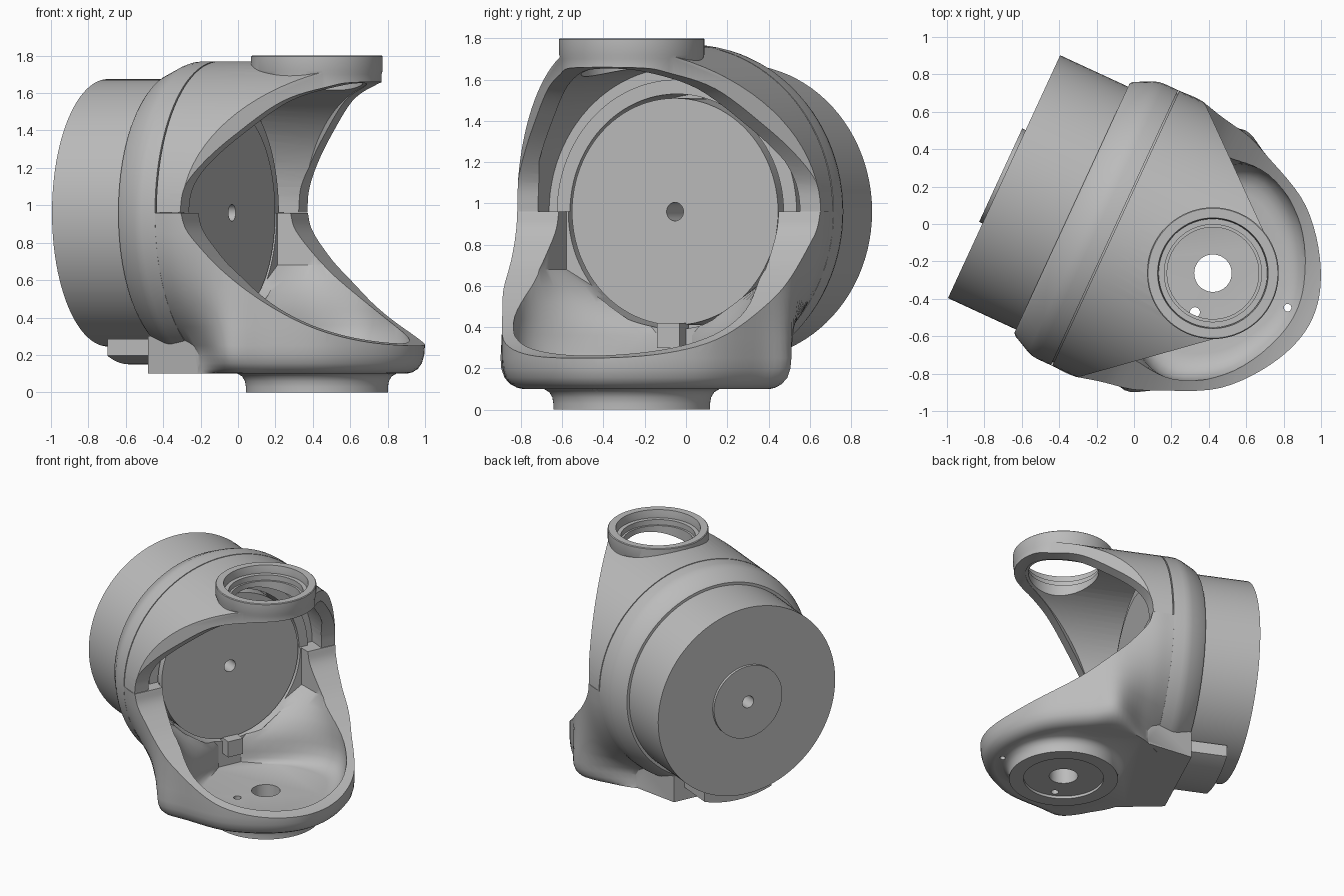
import bpy, bmesh, math
from mathutils import Matrix, Vector

cube = bpy.data.objects.get("Cube")
if cube:
    bpy.data.objects.remove(cube, do_unlink=True)

grey = bpy.data.materials.new("plain_grey")
grey.use_nodes = True
grey.diffuse_color = (0.5, 0.5, 0.5, 1)
grey.node_tree.nodes["Principled BSDF"].inputs["Base Color"].default_value = (0.5, 0.5, 0.5, 1)

AXIS_Z = 0.96       # height of the motor axis
BODY_R = 0.81       # outer radius of the collar and yoke
FRAME = Matrix.Translation((0.422, -0.263, 0)) @ Matrix.Rotation(math.radians(-24.8), 4, "Z")


# ---- helpers: everything is built along local x, then turned into place ----
def finish(bm, name):
    bmesh.ops.remove_doubles(bm, verts=bm.verts, dist=1e-5)
    bmesh.ops.recalc_face_normals(bm, faces=bm.faces)
    mesh = bpy.data.meshes.new(name)
    bm.to_mesh(mesh)
    bm.free()
    ob = bpy.data.objects.new(name, mesh)
    bpy.context.collection.objects.link(ob)
    return ob


def loft(name, layers):
    bm = bmesh.new()
    rows = [[bm.verts.new(p) for p in layer] for layer in layers]
    n = len(rows[0])
    for a, b in zip(rows, rows[1:]):
        for i in range(n):
            j = (i + 1) % n
            bm.faces.new((a[i], a[j], b[j], b[i]))
    bm.faces.new(rows[0])
    bm.faces.new(rows[-1])
    return finish(bm, name)


def plan_prism(name, pts, z0, z1):
    return loft(name, [[(x, y, z) for x, y in pts] for z in (z0, z1)])


def side_prism(name, pts, half):
    return loft(name, [[(x, y, z) for x, z in pts] for y in (-half, half)])


def lathe(name, pts, axis="X", closed=False, steps=96):
    """X: points are (x, radius) about the motor axis; Z: (radius, z)."""
    bm = bmesh.new()
    vs = [bm.verts.new((a, 0, b + (AXIS_Z if axis == "X" else 0))) for a, b in pts]
    es = [bm.edges.new(p) for p in zip(vs, vs[1:])]
    if closed:
        es.append(bm.edges.new((vs[-1], vs[0])))
    bmesh.ops.spin(bm, geom=vs + es, cent=(0, 0, AXIS_Z if axis == "X" else 0),
                   axis=(1, 0, 0) if axis == "X" else (0, 0, 1),
                   angle=math.tau, steps=steps, use_merge=True)
    return finish(bm, name)


def rod(name, r, x0, x1):
    return lathe(name, [(x0, 0), (x0, r), (x1, r), (x1, 0)])


def post(name, r, z0, z1, steps=64):
    return lathe(name, [(0, z0), (r, z0), (r, z1), (0, z1)], "Z", steps=steps)


def combine(ob, other, op):
    mod = ob.modifiers.new("join", "BOOLEAN")
    mod.operation, mod.object, mod.solver = op, other, "EXACT"
    bpy.context.view_layer.update()
    dg = bpy.context.evaluated_depsgraph_get()
    mesh = bpy.data.meshes.new_from_object(ob.evaluated_get(dg))
    ob.modifiers.clear()
    ob.data = mesh
    bpy.data.objects.remove(other, do_unlink=True)


def spline(ctrl, n=6):
    p = [Vector(c) for c in ctrl]
    p = [2 * p[0] - p[1]] + p + [2 * p[-1] - p[-2]]
    out = []
    for a, b, c, d in zip(p, p[1:], p[2:], p[3:]):
        for k in range(n):
            t = k / n
            out.append(tuple(0.5 * (2 * b + (c - a) * t + (2 * a - 5 * b + 4 * c - d) * t * t
                                    + (3 * b - a - 3 * c + d) * t ** 3)))
    return out + [tuple(p[-2])]


def mirrored(half):
    return half + [(x, -y) for x, y in reversed(half) if y > 0]


def chord(r, z):
    return math.sqrt(max(0, r * r - (z - AXIS_Z) ** 2))


def mix(a, b, t):
    return a + (b - a) * t


# ---- motor with rear boss and axle hole ----
motor = lathe("motor", [(-1.25, .045), (-1.25, .275), (-1.23, .275), (-1.23, .715),
                        (-.8, .715), (-.8, .55), (-.5, .55), (-.5, .045)], closed=True)

# ---- collar around the motor, with a sleeve that backs the seam ----
collar = lathe("collar", [(-.83, .735), (-.815, .75), (-.72, .797), (-.69, .807), (-.66, BODY_R),
                          (-.58, BODY_R), (-.58, .79), (-.56, .79), (-.56, .64), (-.52, .64),
                          (-.52, .57), (-.83, .57)], closed=True)

# ---- lug under the motor ----
lug = rod("motor_lug", BODY_R, -1.11, -.82)
combine(lug, plan_prism("lug_cutter", [(-2, -.27), (0, -.27), (0, .27), (-2, .27)], 0, .285), "INTERSECT")


# ---- lower cradle: layered tub, round at the collar and bowl shaped in front ----
def tub_layer(z, inset):
    c = max(chord(BODY_R, z), .36)
    s = 1 - inset / .6
    half = [(-.58, c), (-.43, mix(c, .81, .35)), (-.2, .76 * s), (0, .69 * s),
            (.3 * s, .535 * s), (.51 * s, .27 * s), (.585 * s, 0)]
    return [(x, y, z) for x, y in spline(mirrored(half))]


def bowl_layer(z, inset):
    c = min(.58, max(.09, .09 + 1.75 * (z - .4)))
    s = 1 - inset / .6
    half = [(-.5, c), (-.25, mix(c, .61, .75) * s), (0, .61 * s), (.29 * s, .47 * s),
            (.46 * s, .23 * s), (.52 * s, 0)]
    return [(x, y, z) for x, y in spline(mirrored(half))]


cradle = loft("lower_cradle", [tub_layer(z, d) for z, d in (
    (.1, .1), (.107, .07), (.125, .04), (.155, .017), (.2, .004), (.25, 0), (.35, 0),
    (.45, 0), (.55, 0), (.65, 0), (.75, 0), (.85, 0), (AXIS_Z, 0))])
heel = [(-.83, .355), (-.1, .58)]
combine(cradle, plan_prism("heel", mirrored(heel), .101, .3), "UNION")
combine(cradle, lathe("foot", [(0, 0), (.38, 0), (.38, .03), (.385, .06), (.4, .085),
                               (.425, .1), (.425, .15), (0, .15)], "Z"), "UNION")
combine(cradle, loft("bowl_cutter", [bowl_layer(z, d) for z, d in (
    (.2, .15), (.21, .1), (.235, .055), (.28, .02), (.36, 0), (.44, 0), (.52, 0), (.6, 0),
    (.68, 0), (.9, 0), (1.3, 0))]), "DIFFERENCE")
lower_rim = spline([(-.43, .97), (-.4, .87), (-.31, .755), (-.2, .645), (0, .485), (.2, .365),
                    (.4, .285), (.58, .25), (.8, .25)])
combine(cradle, side_prism("rim_cutter", lower_rim + [(.8, 1.4), (-.43, 1.4)], 1.2), "DIFFERENCE")
combine(cradle, rod("bore_cutter", .57, -1, -.45), "DIFFERENCE")
combine(cradle, post("axle_cutter", .1, -.1, .4), "DIFFERENCE")
combine(cradle, post("recess_cutter", .28, -.1, .02), "DIFFERENCE")
for x, y, r in ((.44, 0, .02), (0, -.23, .027)):
    drill = post("drill_cutter", r, -.1, .5, 24)
    drill.data.transform(Matrix.Translation((x, y, 0)))
    combine(cradle, drill, "DIFFERENCE")

# ---- small tab below the motor face ----
tab = plan_prism("motor_tab", [(-.53, -.06), (-.42, -.06), (-.42, .06), (-.53, .06)], .3, .42)


# ---- upper yoke: barrel trimmed to a tapering plan, with a ring at its tip ----
def taper(x, y, r):
    arc = [(r * math.cos(a), r * math.sin(a)) for a in
           (math.radians(49 * (1 - k / 10)) for k in range(11))]
    arc[-1] = (r, 0)
    return mirrored([(-.9, y), (x, y)] + arc)


yoke = rod("upper_yoke", BODY_R, -.572, .5)
combine(yoke, plan_prism("yoke_plan", taper(-.53, .9, .34), .961, 2), "INTERSECT")
combine(yoke, lathe("ring", [(0, 1.58), (.345, 1.58), (.345, 1.7), (.352, 1.72), (.352, 1.795),
                             (.347, 1.8), (0, 1.8)], "Z"), "UNION")
cavity = rod("cavity_cutter", .7, -.7, .5)
combine(cavity, plan_prism("cavity_plan", taper(-.56, .84, .265), .5, 2), "INTERSECT")
combine(yoke, cavity, "DIFFERENCE")
upper_rim = spline([(-.43, .9), (-.43, .98), (-.41, 1.1), (-.33, 1.23), (-.2, 1.375), (0, 1.555),
                    (.2, 1.635), (.345, 1.66), (.8, 1.67)])
combine(yoke, side_prism("arch_cutter", upper_rim + [(.8, .9)], 1.2), "DIFFERENCE")
combine(yoke, lathe("seat_cutter", [(0, 1.4), (.245, 1.4), (.245, 1.7), (.26, 1.7), (.26, 1.74),
                                    (.29, 1.74), (.29, 1.76), (.31, 1.9), (0, 1.9)], "Z"), "DIFFERENCE")

# ---- place, colour and shade ----
bpy.ops.object.select_all(action="DESELECT")
for ob in (motor, collar, lug, cradle, tab, yoke):
    ob.data.transform(FRAME)
    ob.data.materials.clear()
    ob.data.materials.append(grey)
    ob.select_set(True)
    bpy.context.view_layer.objects.active = ob
bpy.ops.object.shade_smooth_by_angle(angle=math.radians(32))
